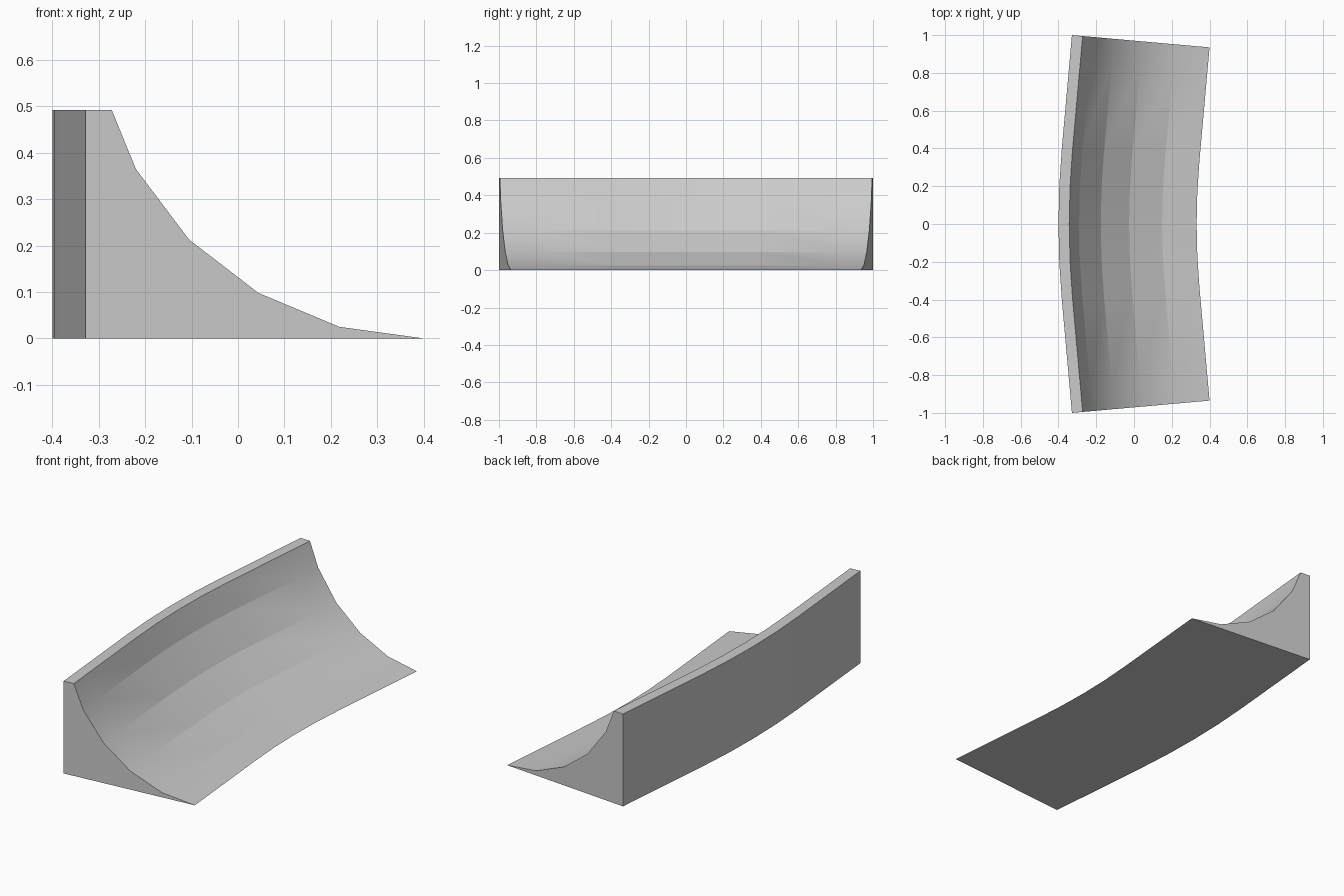
import bpy, bmesh, math

if "Cube" in bpy.data.objects:
    bpy.data.objects.remove(bpy.data.objects["Cube"])

# Cross-section: depth from the back wall, height
PROFILE = [(0, 0), (0, 0.492), (0.057, 0.492), (0.109, 0.365), (0.224, 0.213),
           (0.374, 0.098), (0.549, 0.025), (0.7315, 0)]
ANGLE = 0.089              # half turn of the bent middle
RADIUS = 0.4 / math.sin(ANGLE)
STRAIGHT = 0.6 / math.cos(ANGLE)
BAND = 0.13                # end band width

# Stations along the sweep: (turn angle, straight run after the bend)
half = [(ANGLE / 2, 0), (ANGLE, 0), (ANGLE, STRAIGHT - BAND), (ANGLE, STRAIGHT)]
stations = [(-a, -r) for a, r in reversed(half)] + [(0, 0)] + half


def place(t, run, d, z):
    x = -0.4 + RADIUS * (1 - math.cos(t)) + run * math.sin(t) + d * math.cos(t)
    y = RADIUS * math.sin(t) + run * math.cos(t) - d * math.sin(t)
    return x, y, z


# Sweep the section along the bend
bm = bmesh.new()
rings = [[bm.verts.new(place(t, r, d, z)) for d, z in PROFILE] for t, r in stations]
n, last = len(PROFILE), len(rings) - 1
for a, b in zip(rings, rings[1:]):
    for i in range(n):
        j = (i + 1) % n
        bm.faces.new((a[i], a[j], b[j], b[i])).smooth = True
caps = [bm.faces.new(rings[0]), bm.faces.new(rings[-1])]
bmesh.ops.recalc_face_normals(bm, faces=bm.faces)

# Crisp outlines and facet lines; the ramp blends smoothly in the end bands
for cap in caps:
    for e in cap.edges:
        e.smooth = False
for k in range(last):
    for i in range(n):
        if i < 3 or i == n - 1 or 0 < k < last - 1:
            bm.edges.get((rings[k][i], rings[k + 1][i])).smooth = False

mesh = bpy.data.meshes.new("curved_ramp")
bm.to_mesh(mesh)
bm.free()
bpy.context.collection.objects.link(bpy.data.objects.new("curved_ramp", mesh))
